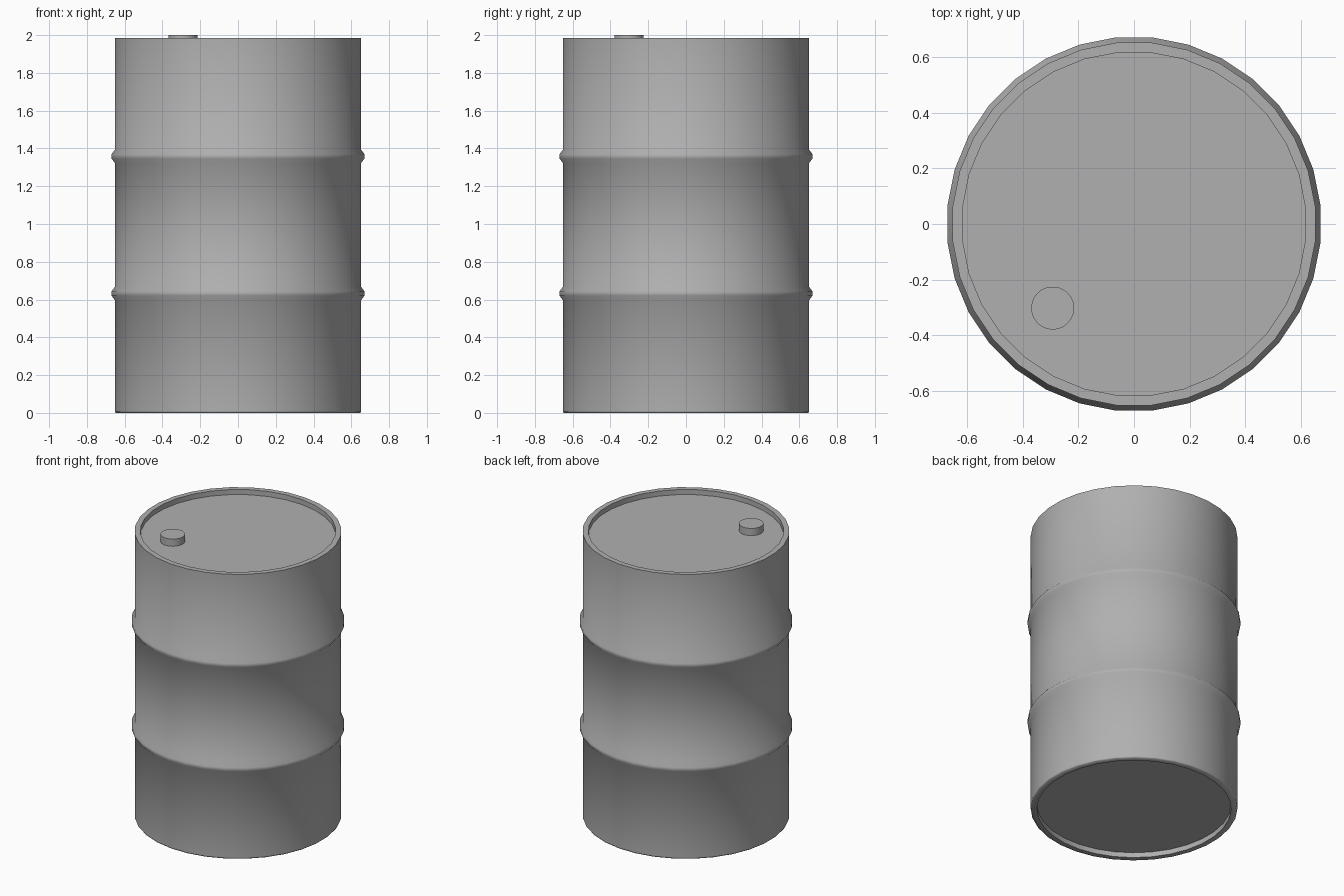
import bpy, bmesh, math

if "Cube" in bpy.data.objects:
    bpy.data.objects.remove(bpy.data.objects["Cube"])

# Painted steel grey
steel = bpy.data.materials.new("steel_grey")
steel.diffuse_color = (0.434, 0.434, 0.434, 1)
steel.use_nodes = True
steel.node_tree.nodes["Principled BSDF"].inputs["Base Color"].default_value = steel.diffuse_color

def lathe(name, profile, sides, centre=(0, 0)):
    """Spin an (r, z) profile around z and close both ends with flat discs."""
    bm = bmesh.new()
    rings = []
    for r, z in profile:
        ring = []
        for i in range(sides):
            a = (i + 0.5) * 2 * math.pi / sides
            ring.append(bm.verts.new((centre[0] + r * math.cos(a),
                                      centre[1] + r * math.sin(a), z)))
        rings.append(ring)
    for lo, hi in zip(rings, rings[1:]):
        for i in range(sides):
            j = (i + 1) % sides
            bm.faces.new((lo[i], lo[j], hi[j], hi[i]))
    bm.faces.new(rings[0][::-1])
    bm.faces.new(rings[-1])
    bmesh.ops.recalc_face_normals(bm, faces=bm.faces)
    mesh = bpy.data.meshes.new(name)
    bm.to_mesh(mesh)
    bm.free()
    mesh.materials.append(steel)
    obj = bpy.data.objects.new(name, mesh)
    bpy.context.collection.objects.link(obj)
    bpy.ops.object.select_all(action='DESELECT')
    obj.select_set(True)
    bpy.context.view_layer.objects.active = obj
    bpy.ops.object.shade_smooth_by_angle(angle=math.radians(60))
    return obj

R, R_IN, R_HOOP, TOP, DEPTH = 0.654, 0.618, 0.673, 1.985, 0.035

# Drum shell: recessed base, two rolled hoops, rim and recessed lid
profile = [(R_IN - 0.004, DEPTH), (R_IN - 0.004, 0), (R - 0.004, 0), (R, 0.006), (R, 0.012)]
for z in (0.632, 1.358):
    profile += [(R, z - 0.036), (R_HOOP, z - 0.012),
                (R_HOOP, z + 0.012), (R, z + 0.036)]
profile += [(R, TOP), (R_IN, TOP), (R_IN, TOP - DEPTH)]
lathe("drum_body", profile, 32)

# Filler cap standing on the lid
lathe("filler_cap", [(0.077, TOP - DEPTH - 0.005), (0.077, 2.0)], 32, (-0.292, -0.302))
